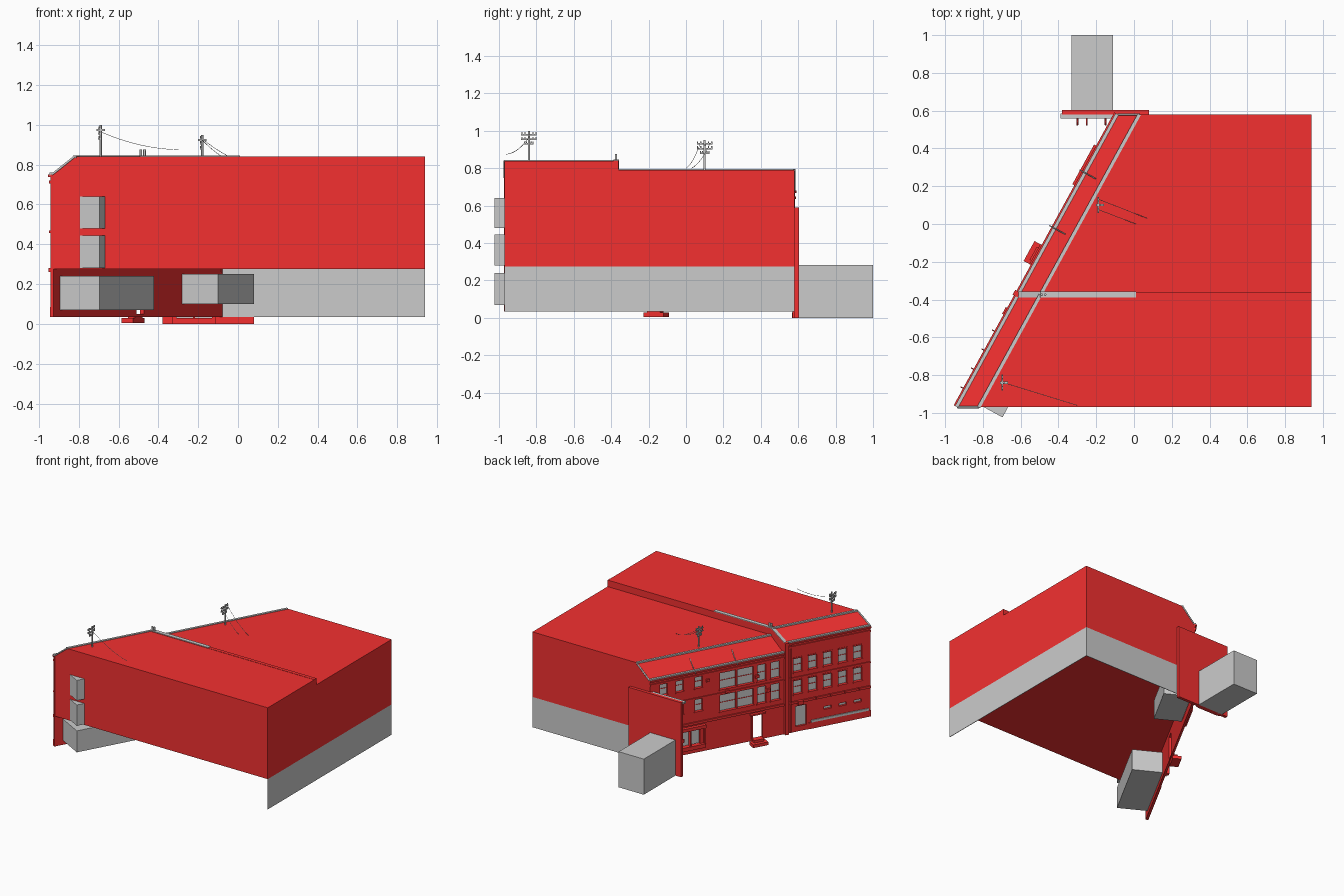
import bpy, bmesh, math
from mathutils import Vector as V

if "Cube" in bpy.data.objects:
    bpy.data.objects.remove(bpy.data.objects["Cube"])

red = bpy.data.materials.new("red_paint")
red.diffuse_color = (0.9, 0.03, 0.03, 1)
red.use_nodes = True
red.node_tree.nodes["Principled BSDF"].inputs["Base Color"].default_value = red.diffuse_color

# Slanted street front runs from the back corner P0 to the front corner P1
P0, P1 = V((-0.085, 0.58, 0)), V((-0.935, -0.97, 0))
LEN = (P1 - P0).length
U = (P1 - P0).normalized()
N = V((U.y, -U.x, 0))


def street(t, o, z):
    return P0 + U * t + N * o + V((0, 0, z))


def world(x, y, z):
    return V((x, y, z))


def gate(x, o, z):
    return V((x, 0.592 - o, z))


def finish(name, bm, mat=None):
    bmesh.ops.recalc_face_normals(bm, faces=bm.faces)
    me = bpy.data.meshes.new(name)
    bm.to_mesh(me)
    bm.free()
    ob = bpy.data.objects.new(name, me)
    bpy.context.collection.objects.link(ob)
    if mat:
        me.materials.append(mat)
    return ob


def boxes(name, items, mat=None, frame=world):
    """items: (a0, a1, b0, b1, c0, c1) in the given frame"""
    bm = bmesh.new()
    for a0, a1, b0, b1, c0, c1 in items:
        v = [bm.verts.new(frame(a, b, c)) for c in (c0, c1)
             for a, b in ((a0, b0), (a1, b0), (a1, b1), (a0, b1))]
        for f in ((0, 1, 2, 3), (4, 5, 6, 7), (0, 1, 5, 4), (1, 2, 6, 5), (2, 3, 7, 6), (3, 0, 4, 7)):
            bm.faces.new([v[i] for i in f])
    return finish(name, bm, mat)


def wall(name, frame, t0, t1, z0, z1, holes, thick):
    """flat wall with rectangular holes (a0, a1, z0, z1)"""
    ts = sorted({t0, t1} | {h[i] for h in holes for i in (0, 1)})
    zs = sorted({z0, z1} | {h[i] for h in holes for i in (2, 3)})
    bm = bmesh.new()
    for ta, tb in zip(ts, ts[1:]):
        for za, zb in zip(zs, zs[1:]):
            tc, zc = (ta + tb) / 2, (za + zb) / 2
            if not any(h[0] < tc < h[1] and h[2] < zc < h[3] for h in holes):
                bm.faces.new([bm.verts.new(frame(t, 0, z))
                              for t, z in ((ta, za), (tb, za), (tb, zb), (ta, zb))])
    bmesh.ops.remove_doubles(bm, verts=bm.verts, dist=1e-5)
    ob = finish(name, bm, red)
    m = ob.modifiers.new("thickness", 'SOLIDIFY')
    m.thickness, m.offset = thick, 0


def tube(name, pts, r=0.003, mat=None):
    cu = bpy.data.curves.new(name, 'CURVE')
    cu.dimensions, cu.bevel_depth, cu.bevel_resolution = '3D', r, 1
    cu.use_fill_caps = True
    sp = cu.splines.new('POLY')
    sp.points.add(len(pts) - 1)
    for p, q in zip(sp.points, pts):
        p.co = (*q, 1)
    ob = bpy.data.objects.new(name, cu)
    bpy.context.collection.objects.link(ob)
    if mat:
        cu.materials.append(mat)


def edge_x(y):
    return P0.x + (y - 0.58) * (P1.x - P0.x) / (P1.y - P0.y)


# Main building halves, open towards the street wall
def block(name, ya, yb, eave, top):
    bm = bmesh.new()
    prof = [[bm.verts.new((x, y, z)) for x, z in (
        (edge_x(y), 0.275), (edge_x(y), eave), (edge_x(y) + 0.113, top), (0.94, top), (0.94, 0.275))]
        for y in (ya, yb)]
    for i in (1, 2, 3, 4):
        j = (i + 1) % 5
        bm.faces.new((prof[0][i], prof[0][j], prof[1][j], prof[1][i]))
    for p in prof:
        bm.faces.new(p)
    finish(name, bm, red)


YM, TM = -0.375, 1.09
block("front_house", -0.97, YM, 0.75, 0.84)
block("back_house", YM, 0.58, 0.68, 0.79)

# Grey base walls (front left open)
boxes("base_walls", [(0.936, 0.94, -0.97, 0.58, 0.035, 0.275), (-0.085, 0.94, 0.576, 0.58, 0.035, 0.275)])

# Windows and doors of the street front
wa = [(t - 0.033, t + 0.033, z, z + 0.105) for t in (1.185, 1.305, 1.425, 1.545, 1.665) for z in (0.335, 0.51)]
vents = [(t - 0.03, t + 0.03, 0.165, 0.188) for t in (1.425, 1.545, 1.665)]
wb = [(t - 0.03, t + 0.03, z, z + 0.095) for t in (0.11, 0.24, 0.39) for z in (0.36, 0.545)]
big = [(a, b, z, z + 0.13) for a, b in ((0.56, 0.69), (0.70, 0.83), (0.86, 0.93), (0.97, 1.04))
       for z in (0.32, 0.495)]
door_a, door_b, shop = (1.165, 1.255, 0.075, 0.235), (0.82, 0.90, 0.05, 0.235), (0.10, 0.40, 0.10, 0.235)
wall("front_house_street_wall", street, TM, LEN, 0.035, 0.75, wa + vents + [door_a], 0.016)
wall("back_house_street_wall", street, 0, TM, 0.035, 0.68, wb + big + [door_b, shop], 0.016)

# Grey rooms behind the windows
boxes("rooms", [(1.13, 1.70, -0.235, -0.009, a, b) for a, b in ((0.07, 0.24), (0.28, 0.445), (0.48, 0.64))]
      + [(0.05, 0.425, -0.215, -0.009, 0.10, 0.25)]
      + [(0.06, 1.05, -0.10, -0.009, a, b) for a, b in ((0.29, 0.455), (0.48, 0.65))], None, street)

# Sills, lintels and glazing bars
trim = []
for a, b, c, d in wa + wb + big:
    trim += [(a - 0.006, b + 0.006, 0.004, 0.016, c - 0.009, c),
             (a - 0.004, b + 0.004, 0.004, 0.011, d, d + 0.01),
             (a, b, -0.007, -0.003, (c + d) / 2 - 0.002, (c + d) / 2 + 0.002)]
boxes("window_trim", trim, red, street)

# String courses, cornices and plinth
bands = []
for t0, t1, top in ((0, TM, 0.68), (TM, LEN, 0.75)):
    bands += [(t0, t1, 0, 0.018, 0.262, 0.28), (t0, t1, 0, 0.015, 0.458, 0.47),
              (t0, t1, 0, 0.016, top - 0.045, top - 0.03), (t0, t1, 0, 0.022, top - 0.012, top)]
bands.append((1.27, LEN, 0, 0.012, 0.035, 0.085))
boxes("facade_bands", bands, red, street)
boxes("plinth_cap", [(1.29, 1.75, 0, 0.015, 0.085, 0.103)], None, street)

# Pilaster between the two houses
boxes("party_pilaster", [(TM - 0.015, TM + 0.015, 0, 0.03, 0.035, 0.76)], red, street)

# Door steps with canopy, and projecting shop front
boxes("door_steps", [(0.80, 0.92, 0, 0.065, 0.005, 0.03), (0.82, 0.90, 0, 0.04, 0.03, 0.05),
                     (0.81, 0.82, 0, 0.016, 0.05, 0.25), (0.90, 0.91, 0, 0.016, 0.05, 0.25),
                     (0.80, 0.92, 0, 0.03, 0.24, 0.252)], red, street)
boxes("shop_front", [(0.20, 0.44, 0, 0.034, 0.225, 0.25), (0.20, 0.44, 0, 0.03, 0.07, 0.10),
                     *[(t, t + 0.01, 0, 0.026, 0.10, 0.225) for t in (0.20, 0.315, 0.43)]], red, street)

# Small wall units and lamp brackets
boxes("wall_units", [(1.18, 1.22, 0, 0.03, 0.25, 0.28), (0.93, 0.96, 0, 0.022, 0.40, 0.425),
                     (0.60, 0.63, 0, 0.02, 0.46, 0.48), (0.45, 0.475, 0, 0.02, 0.58, 0.60),
                     (0.84, 0.87, 0, 0.022, 0.53, 0.55)], red, street)
for t in (1.32, 1.435, 1.55, 1.665):
    tube("lamp_bracket", [street(t, 0, 0.28), street(t, 0.022, 0.285), street(t, 0.036, 0.275)], 0.003, red)

# Party wall rising over the roof, with grey coping and chimney pots
def strip(name, pts, h, y0, y1, mat=None):
    bm = bmesh.new()
    rows = [[bm.verts.new((x, y, z + d)) for y, d in ((y0, 0), (y1, 0), (y1, h), (y0, h))] for x, z in pts]
    for a, b in zip(rows, rows[1:]):
        for i in range(4):
            bm.faces.new((a[i], a[(i + 1) % 4], b[(i + 1) % 4], b[i]))
    bm.faces.new(rows[0])
    bm.faces.new(rows[-1])
    finish(name, bm, mat)


xm = edge_x(YM)
strip("party_wall", [(xm - 0.02, 0.66), (xm + 0.113, 0.76), (0.94, 0.76)], 0.082, -0.388, -0.36, red)
strip("party_coping", [(xm - 0.02, 0.742), (xm + 0.113, 0.842), (0.01, 0.842)], 0.005, -0.388, -0.358)
for x in (-0.488, -0.47):
    tube("chimney_pot", [(x, -0.374, 0.84), (x, -0.374, 0.875)], 0.007)

# Gutters along eaves and ridge
for t0, t1, eave, ridge in ((0, TM, 0.68, 0.79), (TM, LEN, 0.75, 0.84)):
    boxes("eave_gutter", [(t0, t1, -0.004, 0.014, eave - 0.004, eave + 0.01)], None, street)
    bm_off = 0.113 * abs(U.y)
    s = 0.113 * U.x   # slide along the street so the line meets the end walls
    boxes("ridge_rail", [(t0 + s, t1 + s, -bm_off - 0.009, -bm_off + 0.009, ridge - 0.006, ridge + 0.005)],
          None, street)
    e = t1 if t0 else t0
    tube("verge_trim", [street(e, 0, eave), street(e + s, -bm_off, ridge)], 0.006)

# Stay rods over the back roof slope
for t in (0.355, 0.69):
    tube("roof_rod", [street(t, 0.035, 0.675), street(t, -0.02, 0.715), street(t, -0.06, 0.755)], 0.003)

# Rainwater pipe
tube("downpipe", [street(1.125, 0.015, 0.74), street(1.125, 0.015, 0.04)], 0.005, red)

# Gate wall at the back end with grey passage behind
wall("gate_wall", gate, -0.38, 0.08, 0.0, 0.59, [(-0.31, -0.13, 0.03, 0.25)], 0.024)
boxes("passage", [(-0.33, -0.11, 0.597, 1.0, 0.0, 0.282)])
boxes("gate_trim", [(-0.38, -0.08, 0.01, 0.03, 0.26, 0.285), (-0.33, -0.31, 0.01, 0.022, 0, 0.26),
                    (-0.13, -0.11, 0.01, 0.022, 0, 0.26), (-0.225, -0.215, -0.005, 0.015, 0.03, 0.25),
                    (-0.31, -0.13, 0.01, 0.025, 0, 0.03)], red, gate)
boxes("gate_coping", [(-0.39, -0.09, 0.008, 0.034, 0.575, 0.588)], None, gate)
for x in (-0.30, -0.25, -0.15):
    tube("gate_lamp", [gate(x, 0.01, 0.31), gate(x, 0.05, 0.32), gate(x, 0.068, 0.305)], 0.005, red)


# Utility poles with crossarms, insulators and sagging wires
def pole(x, y, z0, z1, wires):
    tube("utility_pole", [(x, y, z0), (x, y, z1)], 0.006)
    parts = []
    for dz, w in ((0.02, 0.042), (0.045, 0.042), (0.07, 0.025)):
        z = z1 - dz
        parts.append((x - 0.012, x - 0.004, y - w, y + w, z - 0.004, z + 0.004))
        parts += [(x - 0.011, x - 0.005, y + k * w - 0.003, y + k * w + 0.003, z, z + 0.013)
                  for k in (-0.9, -0.5, 0.5, 0.9)]
    parts.append((x - 0.02, x + 0.022, y - 0.006, y + 0.006, z1 - 0.03, z1 - 0.02))
    boxes("crossarms", parts)
    for a, b in wires:
        a, b = V(a), V(b)
        tube("wire", [a.lerp(b, k / 8) - V((0, 0, 0.08 * k / 8 * (1 - k / 8))) for k in range(9)], 0.0013)


pole(-0.69, -0.84, 0.80, 1.0, [((-0.69, -0.84, 0.965), (-0.30, -0.96, 0.875))])
pole(-0.18, 0.10, 0.76, 0.95, [((-0.185, 0.13, 0.935), (0.07, 0.03, 0.80)),
                              ((-0.185, 0.075, 0.93), (0.01, 0.0, 0.80))])
